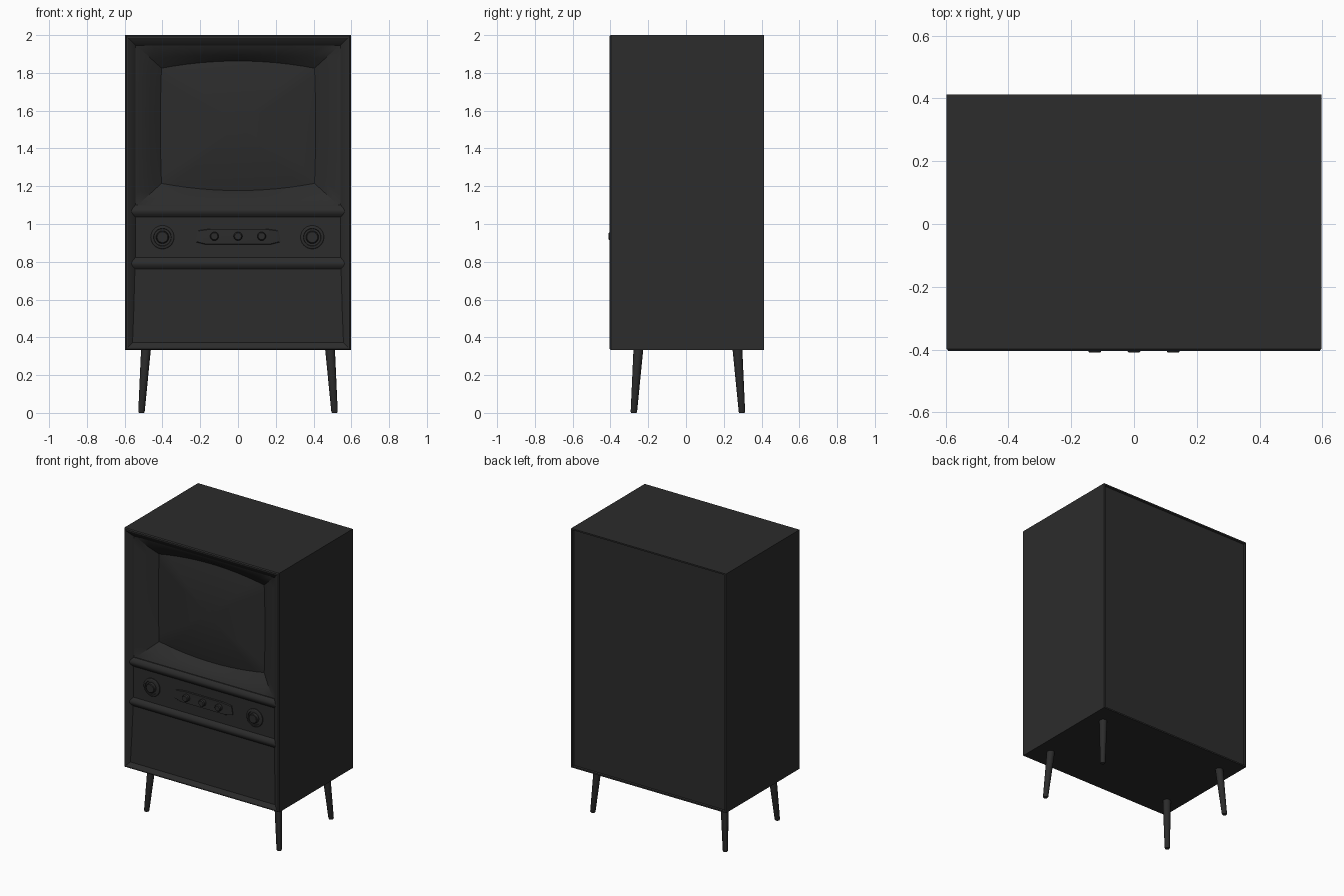
import bpy, bmesh, math

if "Cube" in bpy.data.objects:
    bpy.data.objects.remove(bpy.data.objects["Cube"])

mat = bpy.data.materials.new("dark_finish")
mat.diffuse_color = (0.025, 0.025, 0.025, 1)
mat.use_nodes = True
mat.node_tree.nodes["Principled BSDF"].inputs["Base Color"].default_value = mat.diffuse_color


def finish(name, loops, cap_start=True, cap_end=True, angle=30):
    """Bridge a list of equal-length closed loops into one object."""
    bm = bmesh.new()
    rings = [[bm.verts.new(p) for p in loop] for loop in loops]
    n = len(rings[0])
    for a, b in zip(rings, rings[1:]):
        for i in range(n):
            j = (i + 1) % n
            bm.faces.new((a[i], a[j], b[j], b[i]))
    if cap_start:
        bm.faces.new(rings[0][::-1])
    if cap_end:
        bm.faces.new(rings[-1])
    bmesh.ops.remove_doubles(bm, verts=bm.verts, dist=1e-5)
    bmesh.ops.recalc_face_normals(bm, faces=bm.faces)
    me = bpy.data.meshes.new(name)
    bm.to_mesh(me)
    bm.free()
    me.materials.append(mat)
    ob = bpy.data.objects.new(name, me)
    bpy.context.collection.objects.link(ob)
    bpy.ops.object.select_all(action='DESELECT')
    ob.select_set(True)
    bpy.context.view_layer.objects.active = ob
    bpy.ops.object.shade_smooth_by_angle(angle=math.radians(angle))
    return ob


def prism(name, profile, half):
    """Extrude a (y, z) profile across x."""
    return finish(name, [[(x, y, z) for y, z in profile] for x in (-half, half)])


def lathe(name, cx, cz, profile, n=32):
    """Turn a (radius, y) profile around a front-to-back axis."""
    return finish(name, [[(cx + r * math.cos(2 * math.pi * i / n), y,
                           cz + r * math.sin(2 * math.pi * i / n)) for i in range(n)]
                         for r, y in profile])


# Cabinet shell: nested rectangles from recessed back to bevelled front frame
def rect(inset, y):
    x, lo, hi = 0.597 - inset, 0.333 + inset, 2.0 - inset
    return [(-x, y, lo), (x, y, lo), (x, y, hi), (-x, y, hi)]


finish("cabinet", [rect(i, y) for i, y in [
    (0.014, 0.403), (0.01, 0.412), (0, 0.412), (0, -0.398), (0.006, -0.405),
    (0.014, -0.405), (0.03, -0.395), (0.045, -0.383), (0.055, -0.372), (0.055, -0.24)]])


# Picture tube surround and bulging screen
def tube_loop(hx, hz, y, bow_x=0.0, bow_z=0.0, zc=1.52, n=12):
    pts = []
    for k in range(4):
        for i in range(n):
            t = -1 + 2 * i / n
            b = 1 - t * t
            u, v = [(t * hx, -hz - bow_z * b), (hx + bow_x * b, t * hz),
                    (-t * hx, hz + bow_z * b), (-hx - bow_x * b, -t * hz)][k]
            pts.append((u, y, zc + v))
    return pts


finish("screen_surround", [
    tube_loop(0.544, 0.437, -0.372),
    tube_loop(0.525, 0.415, -0.366, 0.002, 0.003),
    tube_loop(0.46, 0.355, -0.33, 0.004, 0.02),
    tube_loop(0.405, 0.305, -0.29, 0.006, 0.038)], False, False, 40)
screen = []
for s in (1, 0.9, 0.75, 0.6, 0.45, 0.3, 0.15):
    screen.append(tube_loop(0.405 * s, 0.305 * s, -0.29 - 0.035 * (1 - s * s),
                            0.006 * s, 0.038 * s))
finish("screen", screen, False, True)

# Horizontal mouldings, ends running into the frame bevel
for name, lo, hi in (("upper_moulding", 1.037, 1.10), ("lower_moulding", 0.76, 0.822)):
    h = hi - lo
    prism(name, [(-0.34, lo), (-0.374, lo), (-0.386, lo + 0.2 * h), (-0.392, lo + 0.42 * h),
                 (-0.392, lo + 0.58 * h), (-0.386, lo + 0.8 * h), (-0.374, hi), (-0.34, hi)], 0.577)

# Control panel and slightly leaning lower panel
prism("control_panel", [(-0.34, 0.79), (-0.374, 0.79), (-0.374, 1.07), (-0.34, 1.07)], 0.546)
prism("lower_panel", [(-0.34, 0.342), (-0.389, 0.342), (-0.375, 0.79), (-0.34, 0.79)], 0.578)

# Plate behind the small knobs
outline = [(-0.225, 0.905), (-0.175, 0.892), (0.175, 0.892), (0.225, 0.905),
           (0.215, 0.965), (0.15, 0.974), (-0.15, 0.974), (-0.215, 0.965)]
finish("knob_plate", [[(x * s, y, 0.933 + (z - 0.933) * s) for x, z in outline]
                      for s, y in ((1, -0.365), (1, -0.38), (0.96, -0.384))])

# Large dials and small knobs
for side, x in (("left", -0.4), ("right", 0.393)):
    lathe(side + "_dial", x, 0.93, [(0.062, -0.365), (0.062, -0.380), (0.058, -0.384),
          (0.047, -0.386), (0.045, -0.380), (0.034, -0.380), (0.032, -0.397), (0.028, -0.400)])
for i, x in enumerate((-0.125, 0, 0.125)):
    lathe("small_knob_%d" % (i + 1), x, 0.935,
          [(0.023, -0.365), (0.023, -0.402), (0.018, -0.409)], 20)

# Splayed tapered legs
for sx, a in ((-1, "left"), (1, "right")):
    for sy, b in ((-1, "front"), (1, "back")):
        loops = []
        for z, r, cx, cy in ((0.34, 0.026, 0.487, 0.262), (0.006, 0.017, 0.511, 0.286),
                             (0.0, 0.014, 0.511, 0.286)):
            loops.append([(sx * cx + r * math.cos(2 * math.pi * i / 20),
                           0.01 + sy * cy + r * math.sin(2 * math.pi * i / 20), z)
                          for i in range(20)])
        finish("%s_%s_leg" % (b, a), loops)
